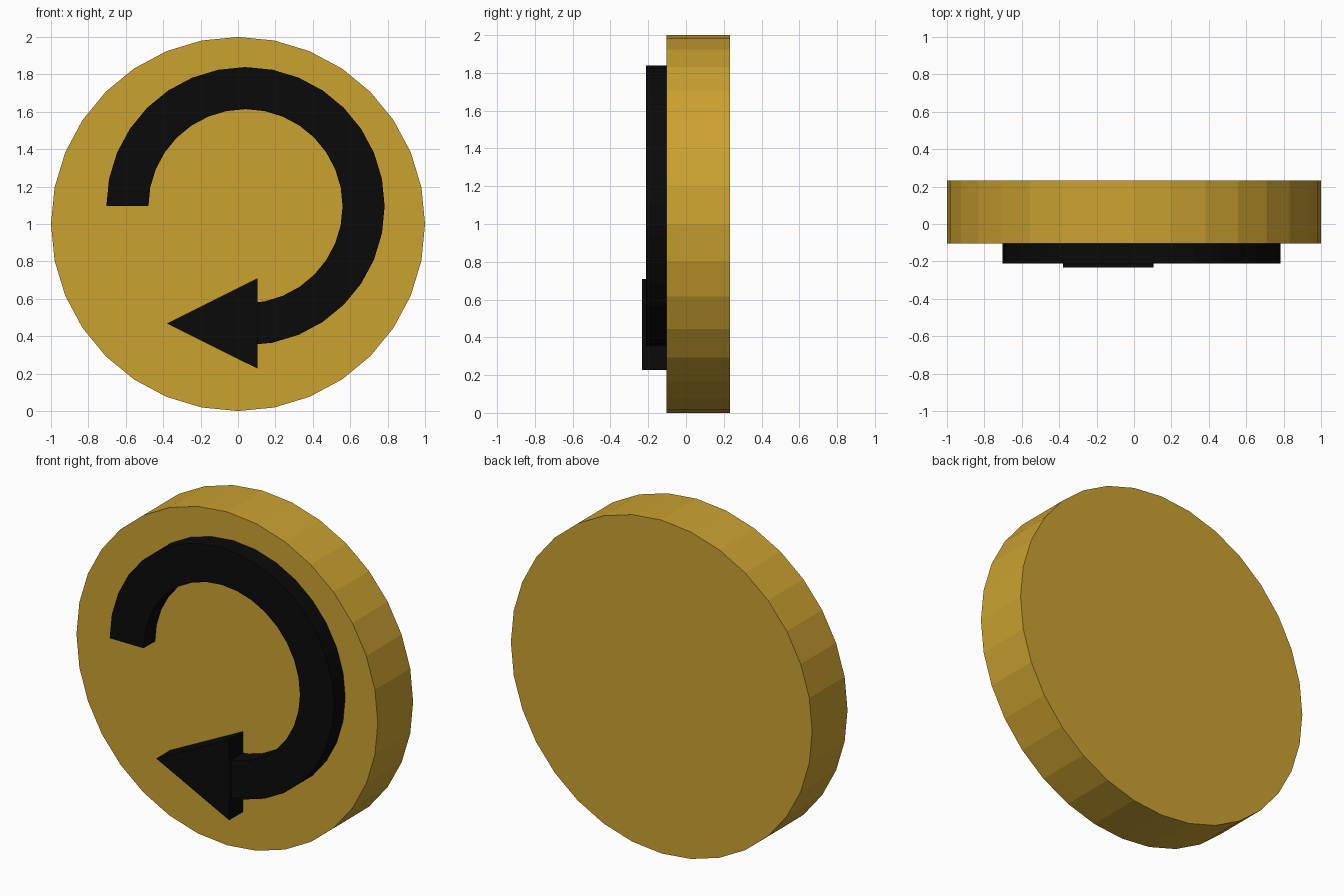
import bpy, bmesh
from math import sin, cos, pi

if "Cube" in bpy.data.objects:
    bpy.data.objects.remove(bpy.data.objects["Cube"])


def material(name, color):
    m = bpy.data.materials.new(name)
    m.diffuse_color = color
    m.use_nodes = True
    m.node_tree.nodes["Principled BSDF"].inputs["Base Color"].default_value = m.diffuse_color
    return m


def extrude_faces(name, verts_xz, faces, y_front, y_back, mat):
    """Flat outline in the x/z plane, extruded from y_front to y_back."""
    bm = bmesh.new()
    vs = [bm.verts.new((x, y_front, z)) for x, z in verts_xz]
    fs = [bm.faces.new([vs[i] for i in f]) for f in faces]
    # keep the front cap and push a copy backwards
    ext = bmesh.ops.extrude_face_region(bm, geom=fs, use_keep_orig=True)["geom"]
    moved = [g for g in ext if isinstance(g, bmesh.types.BMVert)]
    bmesh.ops.translate(bm, verts=moved, vec=(0, y_back - y_front, 0))
    bmesh.ops.recalc_face_normals(bm, faces=bm.faces)
    me = bpy.data.meshes.new(name)
    bm.to_mesh(me)
    bm.free()
    me.materials.append(mat)
    ob = bpy.data.objects.new(name, me)
    bpy.context.collection.objects.link(ob)
    return ob


gold = material("gold", (0.6, 0.36, 0.03, 1))
black = material("black", (0.003, 0.003, 0.003, 1))
STEP = 2 * pi / 32
FACE_Y = -0.103

# round coin body
rim = [(cos(i * STEP), 1 + sin(i * STEP)) for i in range(32)]
extrude_faces("disc", rim, [range(32)], FACE_Y, 0.232, gold)

# three-quarter arc, clockwise from the left to the bottom
cx, cz, outer, inner, n = 0.04, 1.095, 0.744, 0.519, 24
arc = []
for i in range(n + 1):
    a = pi - i * STEP
    arc += [(cx + r * cos(a), cz + r * sin(a)) for r in (outer, inner)]
quads = [(2 * i, 2 * i + 2, 2 * i + 3, 2 * i + 1) for i in range(n)]
extrude_faces("arrow_shaft", arc, quads, -0.211, FACE_Y + 0.003, black)

# triangular head at the bottom, pointing left
head = [(-0.38, 0.468), (0.104, 0.71), (0.104, 0.227)]
extrude_faces("arrow_head", head, [(0, 1, 2)], -0.232, FACE_Y + 0.003, black)
